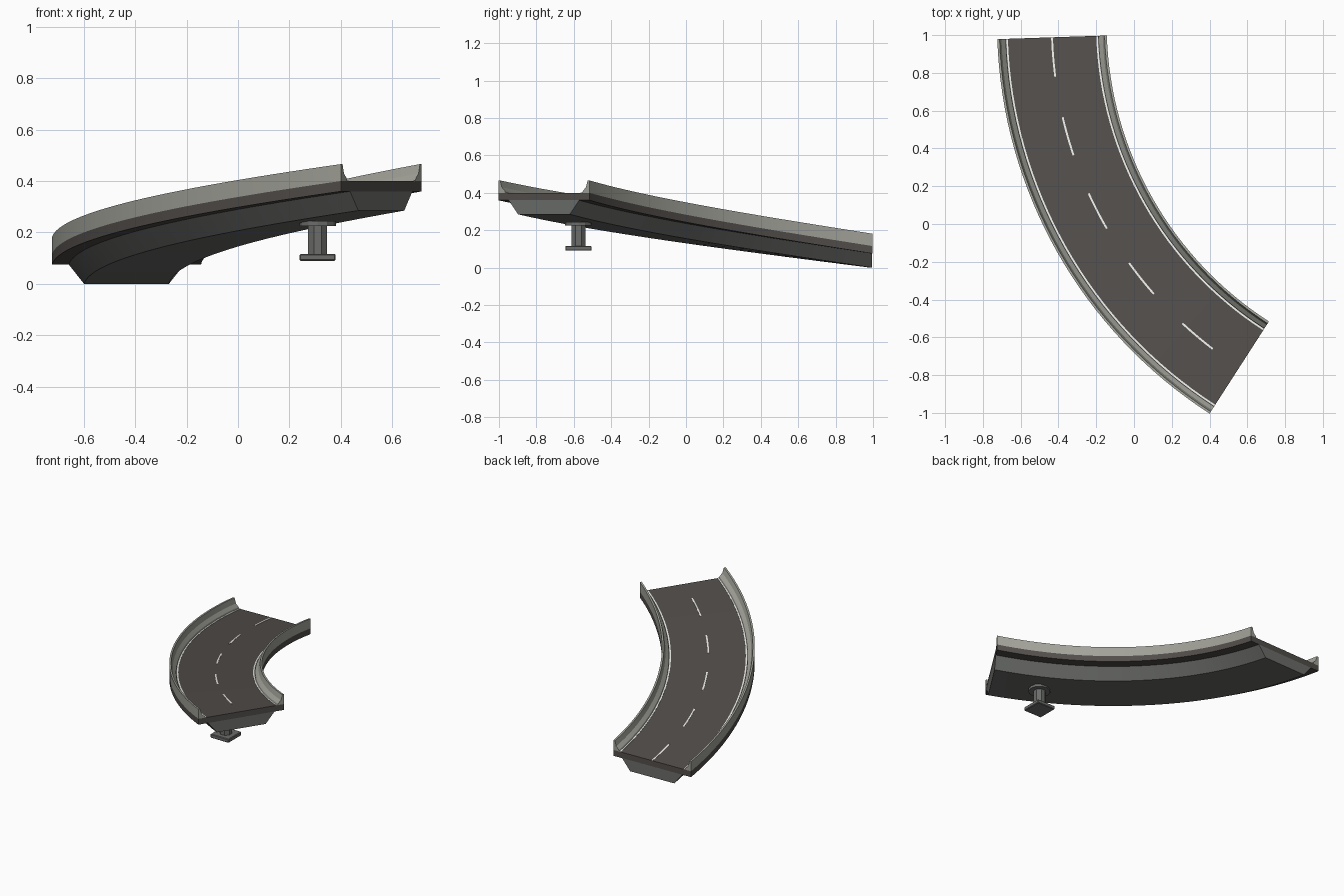
import bpy, bmesh, math

if "Cube" in bpy.data.objects:
    bpy.data.objects.remove(bpy.data.objects["Cube"])

CX, CY = 1.73, 1.06            # centre of the bend
R_IN, R_OUT = 1.875, 2.455     # deck edges
A0, A1 = 181.9, 237.2          # start and end angles
RISE = 0.285                   # climb along the ramp
MID = (R_IN + R_OUT) / 2


def material(name, r, g, b):
    m = bpy.data.materials.new(name)
    m.diffuse_color = (r, g, b, 1)
    m.use_nodes = True
    m.node_tree.nodes["Principled BSDF"].inputs["Base Color"].default_value = m.diffuse_color
    return m


asphalt = material("asphalt", 0.085, 0.076, 0.07)
paint = material("paint", 0.85, 0.85, 0.82)
light_concrete = material("light_concrete", 0.36, 0.36, 0.32)
dark_concrete = material("dark_concrete", 0.15, 0.155, 0.145)


def finish(bm, name, mat):
    bmesh.ops.recalc_face_normals(bm, faces=bm.faces)
    me = bpy.data.meshes.new(name)
    bm.to_mesh(me)
    bm.free()
    me.materials.append(mat)
    ob = bpy.data.objects.new(name, me)
    bpy.context.collection.objects.link(ob)
    bpy.context.view_layer.objects.active = ob
    ob.select_set(True)
    bpy.ops.object.shade_smooth_by_angle(angle=math.radians(15))
    ob.select_set(False)
    return ob


def sweep(name, profile, mat, a0=A0, a1=A1, steps=32):
    """Sweep a closed (radius, height) profile along the climbing bend."""
    bm = bmesh.new()
    rings = []
    for i in range(steps + 1):
        deg = a0 + (a1 - a0) * i / steps
        a = math.radians(deg)
        lift = RISE * (deg - A0) / (A1 - A0)
        rings.append([bm.verts.new((CX + r * math.cos(a), CY + r * math.sin(a), z + lift))
                      for r, z in profile])
    n = len(profile)
    for p, q in zip(rings, rings[1:]):
        for k in range(n):
            bm.faces.new((p[k], p[(k + 1) % n], q[(k + 1) % n], q[k]))
    bm.faces.new(rings[0])
    bm.faces.new(rings[-1])
    return finish(bm, name, mat)


def strip(r, w=0.005):
    return [(r - w, 0.114), (r + w, 0.114), (r + w, 0.117), (r - w, 0.117)]


# Road deck and the tapered box girder beneath
sweep("road_deck", [(R_IN, 0.075), (R_OUT, 0.075), (R_OUT, 0.115), (R_IN, 0.115)], asphalt)
sweep("box_girder", [(MID - 0.165, 0), (MID + 0.165, 0),
                     (MID + 0.225, 0.076), (MID - 0.225, 0.076)], dark_concrete)

# Side barriers and edge lines, mirrored about the centre line
barrier = [(0, 0.115), (0, 0.181), (0.012, 0.181), (0.022, 0.145), (0.042, 0.125), (0.045, 0.115)]
for side, edge, s in (("inner", R_IN, 1), ("outer", R_OUT, -1)):
    sweep(side + "_barrier", [(edge + s * x, z) for x, z in barrier], light_concrete)
    sweep(side + "_edge_line", strip(edge + s * 0.051), paint)

# Dashed centre line
for i in range(5):
    a = A0 + 11.3 * i
    sweep(f"centre_dash_{i + 1}", strip(MID), paint, a, a + 5.55, 6)

# Support pier: square footing, octagonal shaft, round cap
PX, PY = 0.31, -0.575


def prism(name, sides, radius, z0, z1, turn, bevel=0):
    bm = bmesh.new()
    ring = [bm.verts.new((PX + radius * math.cos(turn + math.tau * k / sides),
                          PY + radius * math.sin(turn + math.tau * k / sides), z0))
            for k in range(sides)]
    f = bm.faces.new(ring)
    top = bmesh.ops.extrude_face_region(bm, geom=[f])["geom"]
    bmesh.ops.translate(bm, vec=(0, 0, z1 - z0),
                        verts=[v for v in top if isinstance(v, bmesh.types.BMVert)])
    if bevel:
        bmesh.ops.bevel(bm, geom=bm.edges[:], offset=bevel, segments=1, affect='EDGES')
    finish(bm, name, dark_concrete)


prism("pier_footing", 4, 0.07 * math.sqrt(2), 0.09, 0.116, math.pi / 4, 0.004)
prism("pier_shaft", 8, 0.04, 0.114, 0.228, math.pi / 8)
prism("pier_cap", 12, 0.071, 0.226, 0.244, 0)
